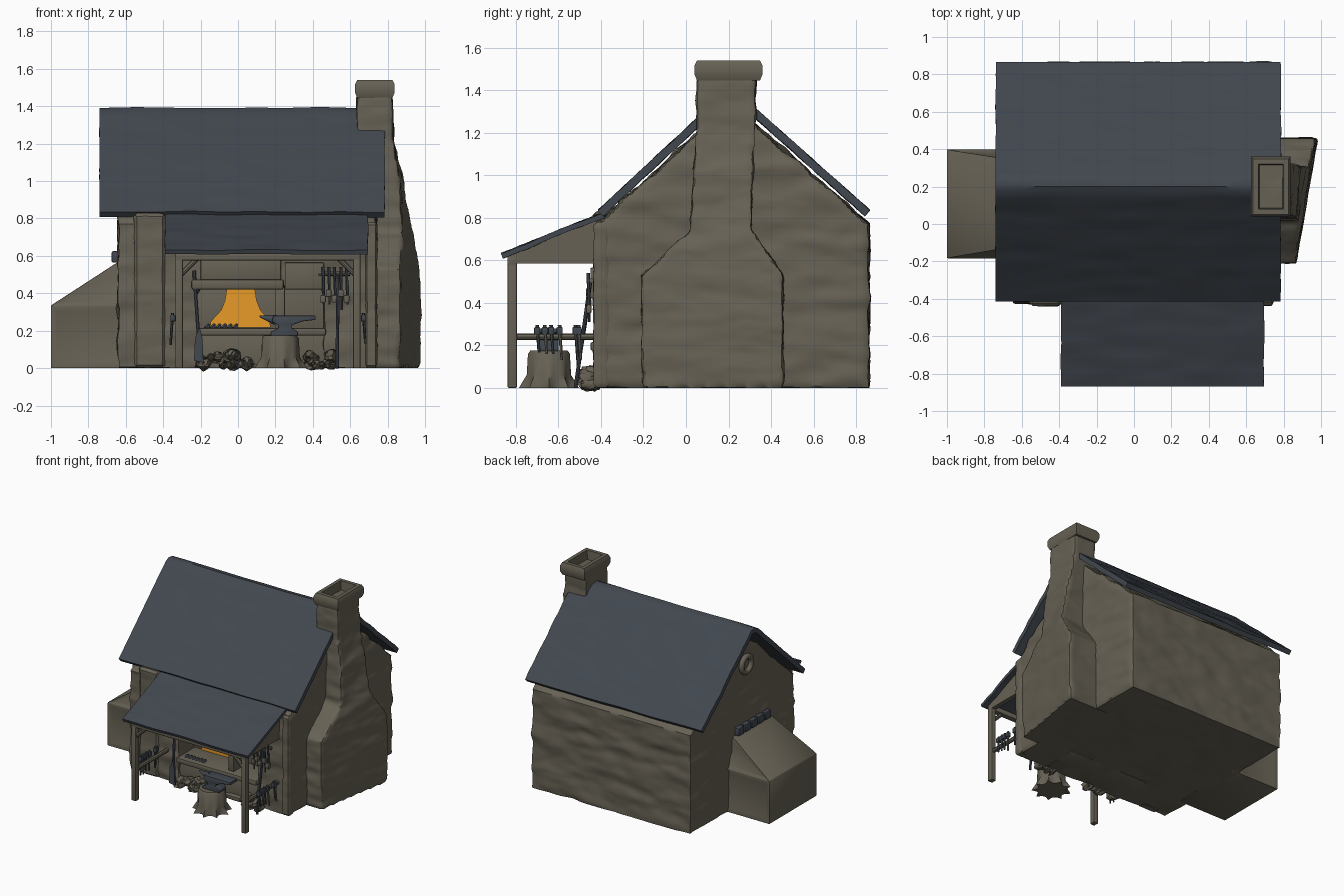
import bpy, bmesh, math, random
from mathutils import Vector, noise

if "Cube" in bpy.data.objects:
    bpy.data.objects.remove(bpy.data.objects["Cube"])
random.seed(4)

def material(name, rgb):
    m = bpy.data.materials.new(name)
    m.diffuse_color = (*rgb, 1)
    m.use_nodes = True
    m.node_tree.nodes["Principled BSDF"].inputs["Base Color"].default_value = m.diffuse_color
    return m
STONE = material("weathered stone", (0.135, 0.121, 0.090))
SLATE = material("blue grey slate", (0.054, 0.064, 0.079))
GLOW = material("forge glow", (0.80, 0.33, 0.02))

def make(name, bm, mat):
    bmesh.ops.recalc_face_normals(bm, faces=bm.faces)
    me = bpy.data.meshes.new(name)
    bm.to_mesh(me)
    bm.free()
    me.materials.append(mat)
    o = bpy.data.objects.new(name, me)
    bpy.context.collection.objects.link(o)
    return o

def apply(o, kind, **props):
    m = o.modifiers.new(kind, kind)
    for k, v in props.items():
        setattr(m, k, v)
    bpy.context.view_layer.objects.active = o
    bpy.ops.object.modifier_apply(modifier=m.name)

def loft(name, rings, mat):
    """Skin a list of equal-length point rings and cap both ends."""
    bm = bmesh.new()
    vs = [[bm.verts.new(p) for p in r] for r in rings]
    n = len(vs[0])
    for a, b in zip(vs, vs[1:]):
        for i in range(n):
            bm.faces.new((a[i], a[(i + 1) % n], b[(i + 1) % n], b[i]))
    bm.faces.new(vs[0])
    bm.faces.new(vs[-1])
    return make(name, bm, mat)

def prism(name, pts, axis, lo, hi, mat):
    put = (lambda p, t: (t, *p)) if axis == "x" else (lambda p, t: (p[0], t, p[1]))
    return loft(name, [[put(p, t) for p in pts] for t in (lo, hi)], mat)

def box(name, lo, hi, mat=STONE, bevel=0.006):
    (a, b, c), (d, e, f) = lo, hi
    o = loft(name, [[(a, b, z), (d, b, z), (d, e, z), (a, e, z)] for z in (c, f)], mat)
    if bevel:
        apply(o, "BEVEL", width=bevel, segments=2)
    return o

def bar(name, p, q, r, mat=STONE, r2=None, sides=8):
    p, q = Vector(p), Vector(q)
    rot = (q - p).to_track_quat("Z", "Y")
    ring = lambda c, s: [c + rot @ Vector((s * math.cos(i * math.tau / sides), s * math.sin(i * math.tau / sides), 0)) for i in range(sides)]
    return loft(name, [ring(p, r), ring(q, r if r2 is None else r2)], mat)

def roughen(o, amp, freq=(4, 4, 13), voxel=0.022):
    """Remesh densely, then push the surface about in stone courses."""
    if voxel:
        apply(o, "REMESH", mode="VOXEL", voxel_size=voxel)
    moves = []
    for v in o.data.vertices:
        c = Vector(a * b for a, b in zip(v.co, freq))
        moves.append(v.co + v.normal * amp * (noise.noise(c) + 0.4 * noise.noise(c * 2.3)))
    for v, c in zip(o.data.vertices, moves):
        v.co = (c.x, c.y, max(c.z, 0))

# house walls with the hearth opening cut out
house = prism("house_walls", [(-0.42, 0), (-0.42, 0.77), (0.21, 1.34), (0.86, 0.77), (0.86, 0)], "x", -0.64, 0.74, STONE)
cut = box("hearth_cutter", (-0.22, -0.6, 0.03), (0.46, -0.14, 0.43), bevel=0)
cut.hide_render = True
apply(house, "BOOLEAN", object=cut, operation="DIFFERENCE", solver="EXACT")
bpy.data.objects.remove(cut)
roughen(house, 0.014)

# front corner piers
for name, x0, x1, top in (("left_pier", -0.555, -0.39, 0.825), ("right_pier", 0.68, 0.745, 0.78)):
    roughen(box(name, (x0, -0.435, 0), (x1, -0.36, top)), 0.006, voxel=0.015)

# chimney breast, shoulders and shaft: z, y range, outer x at front and back
rows = [(0, -0.205, 0.46, 0.86, 0.975), (0.3, -0.21, 0.46, 0.87, 0.985), (0.53, -0.21, 0.46, 0.87, 0.975), (0.74, 0.02, 0.31, 0.88, 0.935),
        (1.0, 0.035, 0.315, 0.865, 0.885), (1.22, 0.05, 0.325, 0.83, 0.835), (1.47, 0.05, 0.335, 0.825, 0.825)]
roughen(loft("chimney", [[(0.635, a, z), (f, a, z), (b, c, z), (0.635, c, z)] for z, a, c, f, b in rows], STONE), 0.009, voxel=0.016)
cap = [(1.445, 0.012), (1.475, 0), (1.515, 0), (1.54, 0.012), (1.54, 0.04), (1.47, 0.045)]
loft("chimney_cap", [[(0.625 + d, 0.04 + d, z), (0.838 - d, 0.04 + d, z), (0.838 - d, 0.36 - d, z), (0.625 + d, 0.36 - d, z)] for z, d in cap], STONE)

# slate roofs: a wobbling sheet following a profile, thickened downwards
def roof(name, prof, x0, x1, thick):
    pts = []
    for a, b in zip(prof, prof[1:]):
        n = max(1, round(math.dist(a, b) / 0.03))
        pts += [(a[0] + (b[0] - a[0]) * i / n, a[1] + (b[1] - a[1]) * i / n) for i in range(n)]
    pts.append(prof[-1])
    bm = bmesh.new()
    nx = 36
    grid = []
    for y, z in pts:
        row = []
        for i in range(nx + 1):
            x = x0 + (x1 - x0) * i / nx
            w = noise.noise(Vector((x * 4, y * 14, z * 9)))
            row.append(bm.verts.new((x + (0.004 * w if i in (0, nx) else 0), y, z + 0.006 * w)))
        grid.append(row)
    for a, b in zip(grid, grid[1:]):
        for i in range(nx):
            bm.faces.new((a[i], a[i + 1], b[i + 1], b[i]))
    o = make(name, bm, SLATE)
    up = sum(f.normal.z for f in o.data.polygons) > 0
    apply(o, "SOLIDIFY", thickness=thick, offset=-1 if up else 1)
roof("main_roof", [(-0.415, 0.835), (0.16, 1.37), (0.2, 1.393), (0.25, 1.383), (0.865, 0.835)], -0.74, 0.785, 0.036)
roof("porch_roof", [(-0.87, 0.632), (-0.39, 0.825)], -0.39, 0.695, 0.024)

# porch frame: posts, braces, gable infill, tool rails and hanging tools
box("porch_front_beam", (-0.335, -0.84, 0.575), (0.655, -0.795, 0.615))
for side, x, s in (("left", -0.315, 1), ("right", 0.635, -1)):
    box(side + "_porch_post", (x - 0.02, -0.84, 0), (x + 0.02, -0.795, 0.6))
    bar(side + "_porch_brace", (x, -0.82, 0.49), (x + s * 0.1, -0.82, 0.59), 0.014)
    prism(side + "_porch_infill", [(-0.84, 0.585), (-0.84, 0.62), (-0.42, 0.79), (-0.42, 0.585)], "x", x - 0.018, x + 0.018, STONE)
    bar(side + "_tool_rail", (x, -0.82, 0.24), (x, -0.41, 0.24), 0.016)
    for i, y in enumerate((-0.70, -0.665, -0.635, -0.595, -0.52, -0.505)):
        low = random.uniform(0.12, 0.17)
        xo = x - s * 0.035
        bar(f"{side}_tongs_{i}", (xo, y, 0.295), (xo - s * 0.01, y + 0.01, low), 0.009, (SLATE, STONE)[i % 2], 0.006, 6)
        box(f"{side}_tool_head_{i}", (xo - 0.012, y - 0.014, 0.25), (xo + 0.015, y + 0.014, 0.285), SLATE, 0.004)

# forge: hood, mantel, counter, glowing fire
box("forge_hood", (-0.2, -0.435, 0.47), (0.23, -0.39, 0.585))
box("forge_mantel", (-0.25, -0.47, 0.42), (0.245, -0.39, 0.475), bevel=0.012)
box("forge_side_block", (0.25, -0.45, 0.42), (0.46, -0.39, 0.565))
box("forge_counter", (-0.22, -0.45, 0.175), (0.47, -0.13, 0.215), bevel=0.01)
box("forge_base", (-0.23, -0.40, 0), (0.47, -0.13, 0.18))
box("forge_right_jamb", (0.2, -0.41, 0.21), (0.25, -0.13, 0.43))
fire = [(-0.15, 0.216), (-0.145, 0.25), (-0.09, 0.31), (-0.07, 0.36), (-0.06, 0.425), (0.09, 0.425), (0.10, 0.36), (0.12, 0.31), (0.17, 0.25), (0.175, 0.216)]
prism("fire_glow", fire, "y", -0.24, -0.232, GLOW)
box("hearth_back", (-0.22, -0.23, 0.2), (0.46, -0.13, 0.43))

# loose rocks and coal
for i in range(22):
    left = i < 13
    x = random.uniform(-0.19, 0.08) if left else random.uniform(0.36, 0.52)
    r = random.uniform(0.022, 0.042)
    bm = bmesh.new()
    bmesh.ops.create_icosphere(bm, subdivisions=2, radius=r)
    for v in bm.verts:
        v.co *= 1 + 0.35 * noise.noise(v.co * 40 + Vector((i, 0, 0)))
        v.co += Vector((x, random.choice((-0.43, -0.47)), r * 0.7 + (0.04 if i % 3 == 0 else 0)))
    make(f"rock_{i}", bm, STONE)
for i in range(6):
    bar(f"coal_{i}", (-0.17 + i * 0.03, -0.40, 0.21), (-0.155 + i * 0.03, -0.39, 0.235), 0.016, SLATE, 0.008, 5)

# wall rack tools, shovel and poker
bar("wall_rack", (0.43, -0.445, 0.505), (0.6, -0.445, 0.505), 0.012)
for i, x in enumerate((0.455, 0.485, 0.515, 0.55, 0.58)):
    bar(f"rack_tool_{i}", (x, -0.46, 0.54), (x + 0.005, -0.455, 0.31 + 0.03 * (i % 3)), 0.009, SLATE, 0.006, 6)
    box(f"rack_tool_head_{i}", (x - 0.015, -0.47, 0.35 + 0.03 * (i % 2)), (x + 0.015, -0.445, 0.39 + 0.03 * (i % 2)), STONE)
bar("poker", (0.53, -0.52, 0), (0.535, -0.45, 0.5), 0.009, SLATE)
bar("shovel_shaft", (-0.21, -0.5, 0.15), (-0.235, -0.44, 0.52), 0.01, SLATE)
prism("shovel_blade", [(-0.235, 0.04), (-0.185, 0.03), (-0.19, 0.16), (-0.205, 0.22), (-0.23, 0.16)], "y", -0.515, -0.5, SLATE)

# stump with star-shaped roots
def star(z, r, spike):
    return [(0.225 + (r + spike * (i % 4 == 0) - spike * 0.2 * (i % 4 == 2)) * math.cos(i * math.tau / 36),
             -0.645 + (r + spike * (i % 4 == 0) - spike * 0.2 * (i % 4 == 2)) * math.sin(i * math.tau / 36), z) for i in range(36)]
loft("anvil_stump", [star(0, 0.108, 0.035), star(0.025, 0.106, 0.022), star(0.06, 0.1, 0.006), star(0.16, 0.098, 0.002), star(0.175, 0.088, 0)], STONE)

# anvil
body = [(0.175, 0.172), (0.32, 0.172), (0.32, 0.195), (0.285, 0.215), (0.29, 0.23), (0.345, 0.25), (0.415, 0.258), (0.415, 0.28), (0.19, 0.28), (0.18, 0.25), (0.215, 0.23), (0.215, 0.212), (0.175, 0.195)]
apply(prism("anvil_body", body, "y", -0.69, -0.60, SLATE), "BEVEL", width=0.005, segments=2)
bar("anvil_horn", (0.2, -0.645, 0.258), (0.115, -0.645, 0.277), 0.028, SLATE, 0.004, 12)

# lean-to kiln on the left with hipped top and recessed side panels
bm = bmesh.new()
for x, y, z in [(x, y, z) for x in (-1, -0.58) for y in (-0.185, 0.4) for z in (0, 0.335)] + [(x, y, 0.575) for x in (-0.63, -0.58) for y in (-0.12, 0.34)]:
    bm.verts.new((x, y, z))
bmesh.ops.convex_hull(bm, input=bm.verts)
bmesh.ops.dissolve_limit(bm, angle_limit=0.02, verts=bm.verts, edges=bm.edges)
bm.normal_update()
bmesh.ops.inset_individual(bm, faces=[f for f in bm.faces if abs(f.normal.y) > 0.9], thickness=0.045, depth=-0.012)
apply(make("lean_to", bm, STONE), "BEVEL", width=0.006, segments=2)
for i in range(5):
    box(f"lean_to_vent_{i}", (-0.675, -0.09 + i * 0.083, 0.565), (-0.61, -0.02 + i * 0.083, 0.625), SLATE)

# round vent in the left gable
bpy.ops.mesh.primitive_torus_add(location=(-0.655, 0.19, 1.08), rotation=(0, math.pi / 2, 0), major_radius=0.06, minor_radius=0.02, major_segments=28, minor_segments=10)
ring = bpy.context.object
ring.name = "gable_vent_ring"
ring.data.materials.append(STONE)

# soft shading with crisp edges
for o in bpy.context.scene.objects:
    o.select_set(True)
bpy.ops.object.shade_smooth_by_angle(angle=math.radians(38))
